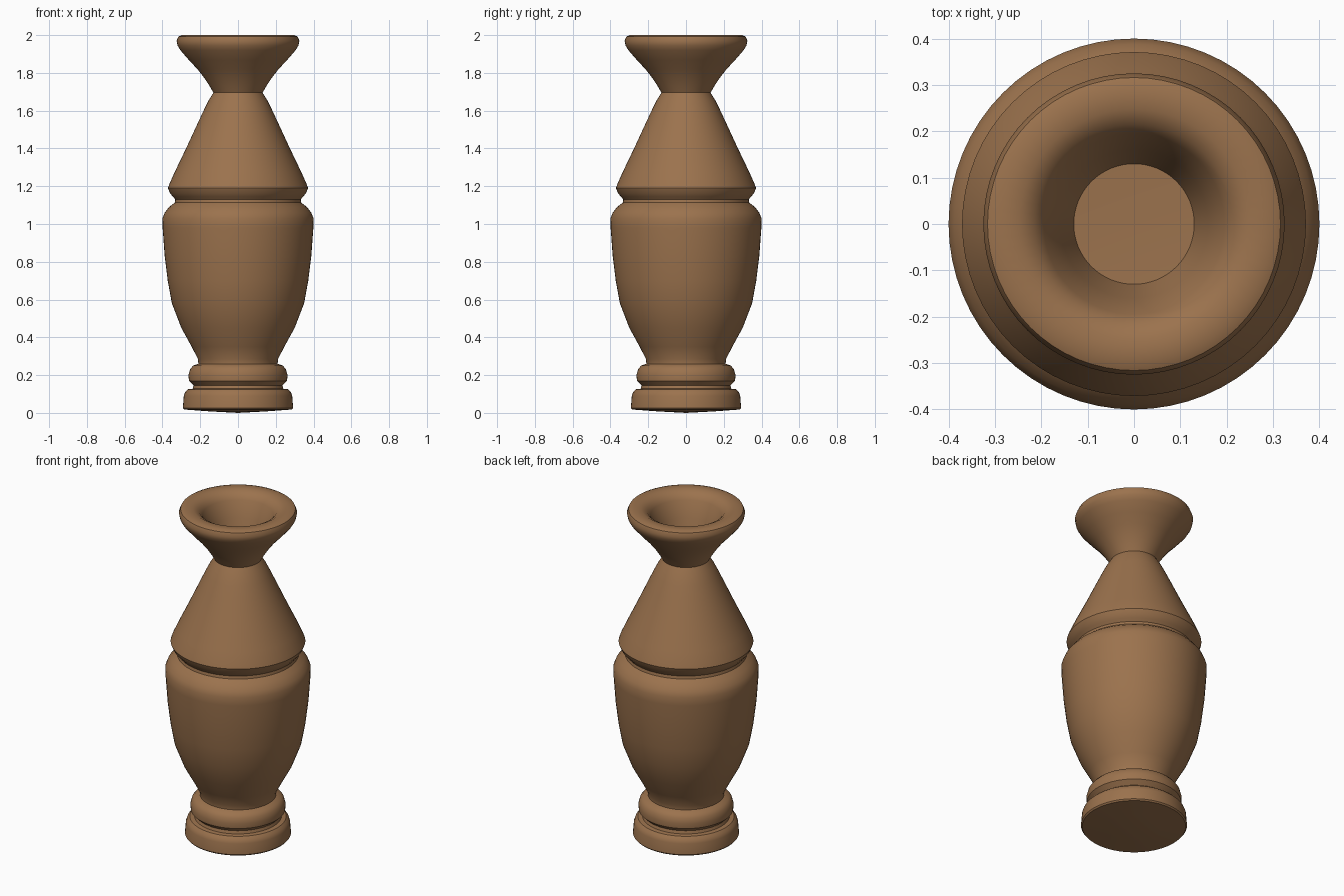
import bpy, bmesh, math

SEGMENTS = 64

# Profile sections as (radius, height), listed from the bottom up
foot = [(0.0, 0.0), (0.15, 0.008), (0.285, 0.018), (0.292, 0.026), (0.287, 0.09),
        (0.28, 0.11), (0.265, 0.125), (0.24, 0.128), (0.235, 0.145), (0.245, 0.155),
        (0.26, 0.17), (0.262, 0.20), (0.254, 0.23), (0.238, 0.25), (0.21, 0.26)]
body = [(0.212, 0.285), (0.245, 0.35), (0.30, 0.45), (0.35, 0.58), (0.372, 0.70),
        (0.388, 0.83), (0.399, 0.98), (0.40, 1.03), (0.388, 1.06), (0.365, 1.09),
        (0.335, 1.113)]
shoulder = [(0.332, 1.13), (0.345, 1.145), (0.36, 1.163), (0.371, 1.19), (0.362, 1.215),
            (0.335, 1.275), (0.275, 1.40), (0.215, 1.53), (0.18, 1.605),
            (0.155, 1.655), (0.13, 1.695)]
neck = [(0.15, 1.73), (0.18, 1.775), (0.215, 1.82), (0.26, 1.868), (0.305, 1.92),
        (0.32, 1.945), (0.325, 1.97), (0.316, 1.992), (0.297, 2.0)]
mouth = [(0.248, 2.0), (0.215, 1.982), (0.195, 1.955), (0.16, 1.86), (0.13, 1.76), (0.0, 1.755)]


def lathe(name, profile):
    bm = bmesh.new()
    verts = [bm.verts.new((r, 0, z)) for r, z in profile]
    edges = [bm.edges.new(pair) for pair in zip(verts, verts[1:])]
    bmesh.ops.spin(bm, geom=verts + edges, cent=(0, 0, 0), axis=(0, 0, 1),
                   angle=2 * math.pi, steps=SEGMENTS, use_merge=False)
    bmesh.ops.remove_doubles(bm, verts=bm.verts, dist=0.0005)
    bmesh.ops.recalc_face_normals(bm, faces=bm.faces)
    mesh = bpy.data.meshes.new(name)
    bm.to_mesh(mesh)
    bm.free()
    obj = bpy.data.objects.new(name, mesh)
    bpy.context.collection.objects.link(obj)
    return obj


# Turned vase
vase = lathe("vase", foot + body + shoulder + neck + mouth)

clay = bpy.data.materials.new("clay")
clay.diffuse_color = (0.33, 0.17, 0.075, 1)
vase.data.materials.append(clay)

bpy.context.view_layer.objects.active = vase
vase.select_set(True)
bpy.ops.object.shade_smooth_by_angle(angle=math.radians(35))
